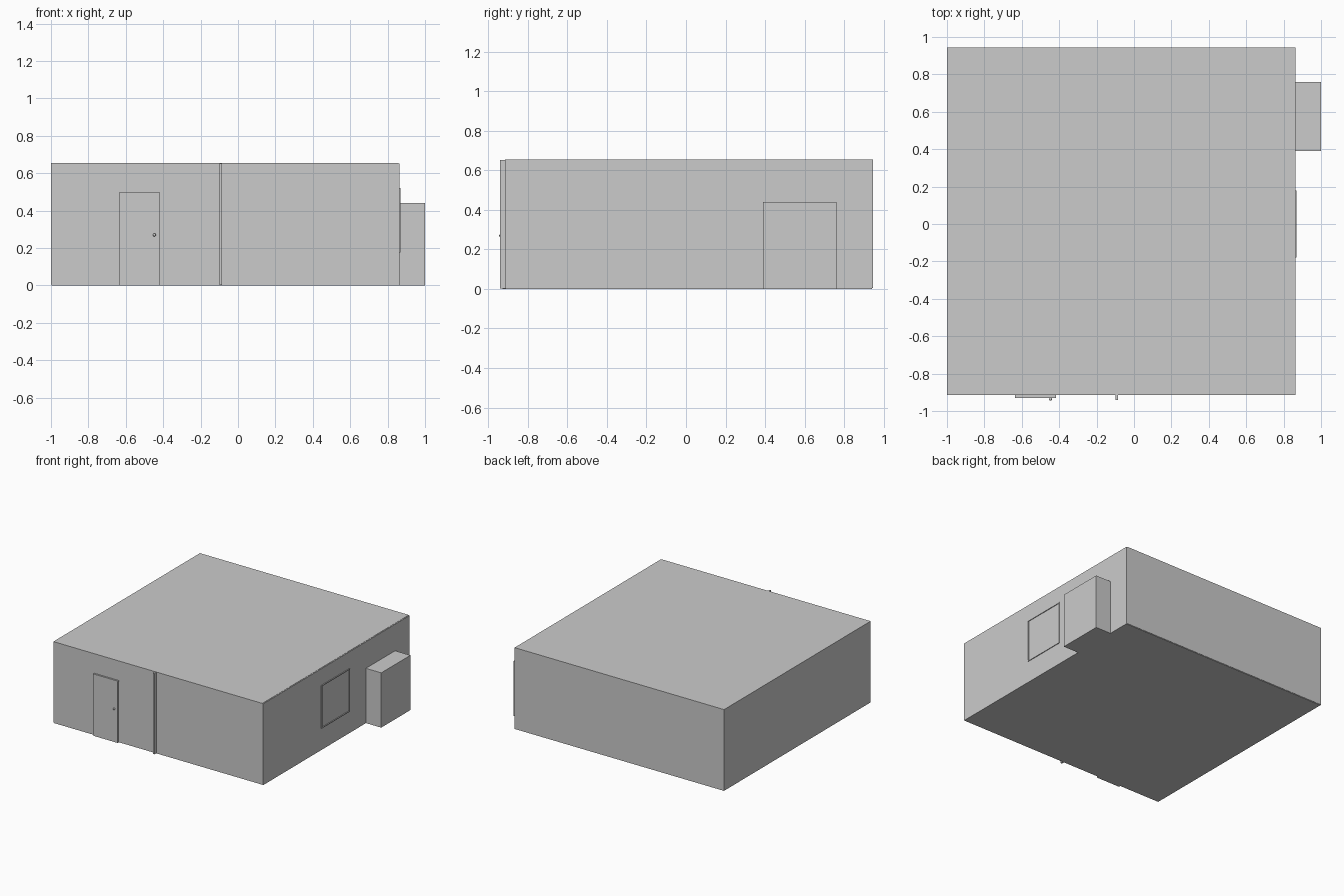
import bpy
from math import radians

if "Cube" in bpy.data.objects:
    bpy.data.objects.remove(bpy.data.objects["Cube"])


def box(name, x0, x1, y0, y1, z0, z1):
    """Axis-aligned box from its limits."""
    bpy.ops.mesh.primitive_cube_add(
        size=1, location=((x0 + x1) / 2, (y0 + y1) / 2, (z0 + z1) / 2))
    ob = bpy.context.object
    ob.name = name
    ob.scale = (x1 - x0, y1 - y0, z1 - z0)
    bpy.ops.object.transform_apply(location=False, rotation=False, scale=True)
    return ob


FRONT, BACK, LEFT, RIGHT, TOP = -0.915, 0.945, -1.0, 0.864, 0.655

# Main building: thin floor, wall block, roof panel
box("floor", LEFT + 0.003, RIGHT, FRONT + 0.003, BACK - 0.003, 0, 0.005)
box("walls", LEFT, RIGHT, FRONT, BACK, 0.004, TOP - 0.002)
box("roof_panel", LEFT, RIGHT - 0.007, FRONT, BACK, TOP - 0.002, TOP)

# Alcove projecting from the right wall
box("side_alcove", RIGHT - 0.007, 1.0, 0.39, 0.76, 0, 0.44)

# Partition wall end projecting at the front
box("partition_wall_end", -0.098, -0.085, -0.94, FRONT + 0.01, 0.003, TOP - 0.002)

# Door with overhanging head trim and round knob
box("door", -0.634, -0.421, -0.927, FRONT + 0.005, 0, 0.492)
box("door_head_trim", -0.637, -0.418, -0.929, FRONT + 0.005, 0.492, 0.498)
bpy.ops.mesh.primitive_cylinder_add(
    vertices=12, radius=0.004, depth=0.016,
    location=(-0.447, -0.932, 0.27), rotation=(radians(90), 0, 0))
bpy.context.object.name = "knob_stem"
bpy.ops.mesh.primitive_uv_sphere_add(
    segments=12, ring_count=8, radius=0.008, location=(-0.447, -0.937, 0.27))
bpy.context.object.name = "knob"
bpy.ops.object.shade_smooth_by_angle()

# Window frame on the right wall
X0, X1, W, T = RIGHT - 0.005, RIGHT + 0.006, 0.18, 0.007
for side, y in (("front", -W), ("back", W - T)):
    box("window_jamb_" + side, X0, X1, y, y + T, 0.175, 0.52)
for side, z in (("sill", 0.175), ("head", 0.52 - T)):
    box("window_" + side, X0, X1, -W + T, W - T, z, z + T)
